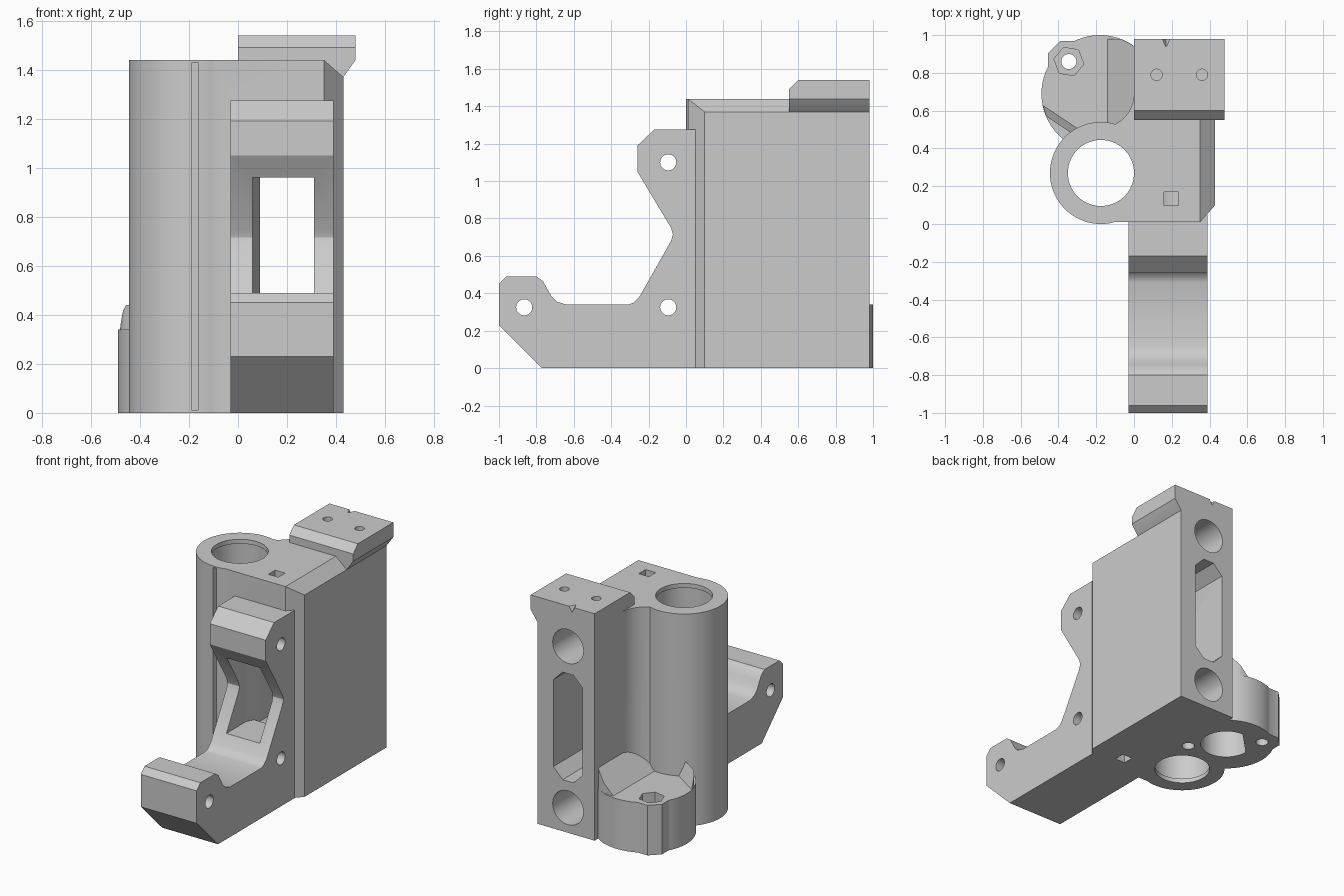
import bpy, bmesh
from math import cos, sin, radians
from mathutils import Vector

if "Cube" in bpy.data.objects:
    bpy.data.objects.remove(bpy.data.objects["Cube"])

grey = bpy.data.materials.new("plain grey plastic")
grey.use_nodes = True
grey.diffuse_color = (0.6, 0.6, 0.6, 1)
grey.node_tree.nodes["Principled BSDF"].inputs["Base Color"].default_value = (0.6, 0.6, 0.6, 1)


def prism(name, pts, axis, lo, hi):
    """Extrude a closed profile along an axis."""
    place = {"x": lambda a, b, t: (t, a, b),
             "y": lambda a, b, t: (a, t, b),
             "z": lambda a, b, t: (a, b, t)}[axis]
    bm = bmesh.new()
    rings = [[bm.verts.new(place(a, b, t)) for a, b in pts] for t in (lo, hi)]
    bm.faces.new(rings[0])
    bm.faces.new(rings[1])
    n = len(pts)
    for i in range(n):
        j = (i + 1) % n
        bm.faces.new((rings[0][i], rings[0][j], rings[1][j], rings[1][i]))
    bmesh.ops.recalc_face_normals(bm, faces=bm.faces)
    mesh = bpy.data.meshes.new(name)
    bm.to_mesh(mesh)
    bm.free()
    mesh.materials.append(grey)
    ob = bpy.data.objects.new(name, mesh)
    bpy.context.collection.objects.link(ob)
    return ob


def arc(c, r, n=64, start=0, sweep=360):
    steps = n if sweep == 360 else n - 1
    angles = [radians(start + sweep * i / steps) for i in range(n)]
    return [(c[0] + r * cos(a), c[1] + r * sin(a)) for a in angles]


def rect(a0, a1, b0, b1):
    return [(a0, b0), (a1, b0), (a1, b1), (a0, b1)]


def combine(target, tool, op):
    mod = target.modifiers.new("combine", "BOOLEAN")
    mod.operation, mod.solver, mod.object = op, "EXACT", tool
    bpy.context.view_layer.objects.active = target
    bpy.ops.object.modifier_apply(modifier=mod.name)
    bpy.data.objects.remove(tool)


H = 1.44
BEARING = (-0.175, 0.27)
NUT = (-0.18, 0.69)
TRAP = (-0.345, 0.86)
MID = 0.2

# Main block with chamfered front corner and top edge
body = prism("carriage_bracket", [
    (-0.175, 0.01), (0.35, 0.01), (0.43, 0.1), (0.43, 0.98), (0, 0.98),
    (0, 0.62), (-0.08, 0.52), (-0.175, 0.4)], "z", 0, H)
combine(body, prism("top_chamfer", [(0.34, 1.449), (0.44, 1.361), (0.5, 1.5)],
                    "y", -0.1, 1.1), "DIFFERENCE")

# Filler web beside the screw clearance
web = prism("web", rect(-0.12, 0.02, 0.4, 0.68), "z", 0, H)
combine(web, prism("clearance", arc(NUT, 0.18), "z", -0.1, 1.6), "DIFFERENCE")
combine(body, web, "UNION")

# Bearing tube
combine(body, prism("tube", arc(BEARING, 0.27, 96), "z", 0, H), "UNION")

# Clamp plate on top, with sloped underside and front chamfer
plate = prism("clamp_plate", [(0, 1.54), (0.48, 1.54), (0.48, 1.44), (0.43, 1.37),
                              (0.34, 1.3), (0, 1.3)], "y", 0.55, 0.98)
combine(plate, prism("plate_chamfer", [(0.54, 1.48), (0.61, 1.55), (0.5, 1.6)],
                     "x", -0.1, 0.6), "DIFFERENCE")
combine(body, plate, "UNION")

# Screw nut boss, with ramps rising to the block and the tube
combine(body, prism("nut_boss", arc(NUT, 0.31, 96), "z", 0, 0.34), "UNION")
combine(body, prism("trap_boss", arc(TRAP, 0.118, 8, 22.5), "z", 0, 0.34), "UNION")
ramp = prism("block_ramp", arc(NUT, 0.309, 96), "z", 0.1, 0.6)
combine(ramp, prism("slope", [(-0.14, 0.339), (0.01, 0.49), (0.2, 0.49), (0.2, 0),
                              (-0.14, 0)], "y", 0.5, 0.979), "INTERSECT")
combine(body, ramp, "UNION")
ramp = prism("tube_ramp", arc(NUT, 0.308, 96), "z", 0.1, 0.6)
slope = prism("slope", [(0, 0.339), (0.1, 0.44), (0.1, 0), (0, 0)], "y", -0.2, 0.14)
turn = Vector((0.55, -0.83)).normalized()
for v in slope.data.vertices:
    u, w = v.co.x, v.co.y
    v.co.x = -0.395 + u * turn.x - w * turn.y * -1
    v.co.y = 0.57 + u * turn.y + w * turn.x
combine(ramp, slope, "INTERSECT")
combine(body, ramp, "UNION")

# Front arm
arm = [(-1, 0.23), (-1, 0.45), (-0.96, 0.49), (-0.8, 0.49), (-0.765, 0.465),
       (-0.745, 0.43), (-0.72, 0.385), (-0.69, 0.355), (-0.64, 0.34), (-0.31, 0.34),
       (-0.28, 0.35), (-0.25, 0.38), (-0.08, 0.68), (-0.07, 0.715), (-0.08, 0.75),
       (-0.26, 1.05), (-0.26, 1.19), (-0.17, 1.275), (0.05, 1.275), (0.05, 0), (-0.77, 0)]
combine(body, prism("arm", arm, "x", -0.03, 0.39), "UNION")

# Holes and pockets
cuts = [
    prism("bearing_bore", arc(BEARING, 0.175), "z", -0.1, 1.6),
    prism("bearing_seat", arc(BEARING, 0.187), "z", 0.03, 1.41),
    prism("tube_slit", rect(-0.187, -0.163, -0.05, 0.05), "z", 0.01, 1.43),
    prism("nut_bore", arc((-0.185, 0.695), 0.163, 64, 180, 270), "z", -0.1, 0.339),
    prism("trap_hex", arc(TRAP, 0.08, 6, 50), "z", 0.22, 0.6),
    prism("trap_hole", arc(TRAP, 0.04, 24), "z", -0.1, 0.6),
    prism("far_hole", arc((-0.015, 0.52), 0.04, 24), "z", -0.1, 0.3),
    prism("belt_slot", [(0.09, 0.42), (0.16, 0.35), (0.24, 0.35), (0.31, 0.42),
                        (0.31, 1.01), (0.24, 1.08), (0.16, 1.08), (0.09, 1.01)],
          "y", 0.05, 1.1),
    prism("arm_window", [(0.06, -0.5), (0.31, -0.5), (0.31, 0.06), (0.09, 0.06),
                         (0.06, 0)], "z", 0.45, 0.96),
    prism("plate_notch", [(0.135, 1.56), (0.205, 1.56), (0.17, 1.5)], "y", 0.94, 1.1),
]
for z in (0.17, 1.265):
    cuts.append(prism("rod_hole", arc((MID, z), 0.115, 48), "y", 0.095, 1.1))
for lo, hi in ((-0.1, 0.17), (1.265, 1.6)):
    cuts.append(prism("rod_peephole", rect(0.16, 0.235, 0.097, 0.17), "z", lo, hi))
for x in (0.12, 0.36):
    cuts.append(prism("plate_hole", arc((x, 0.79), 0.03, 24), "z", 1.4, 1.6))
for y, z in ((-0.865, 0.325), (-0.095, 0.325), (-0.095, 1.1)):
    cuts.append(prism("pin_hole", arc((y, z), 0.043, 32), "x", -0.04, 0.5))

# Taper the plate notch to a point away from the rear edge
for v in cuts[9].data.vertices:
    if v.co.y < 1:
        v.co.x, v.co.z = 0.17 + (v.co.x - 0.17) * 0.1, 1.54 + (v.co.z - 1.54) * 0.1
    else:
        v.co.y = 0.985
for cut in cuts:
    combine(body, cut, "DIFFERENCE")

# Smooth the round surfaces, keep the edges crisp
bpy.ops.object.select_all(action="DESELECT")
body.select_set(True)
bpy.context.view_layer.objects.active = body
bpy.ops.object.shade_smooth_by_angle(angle=radians(30))
